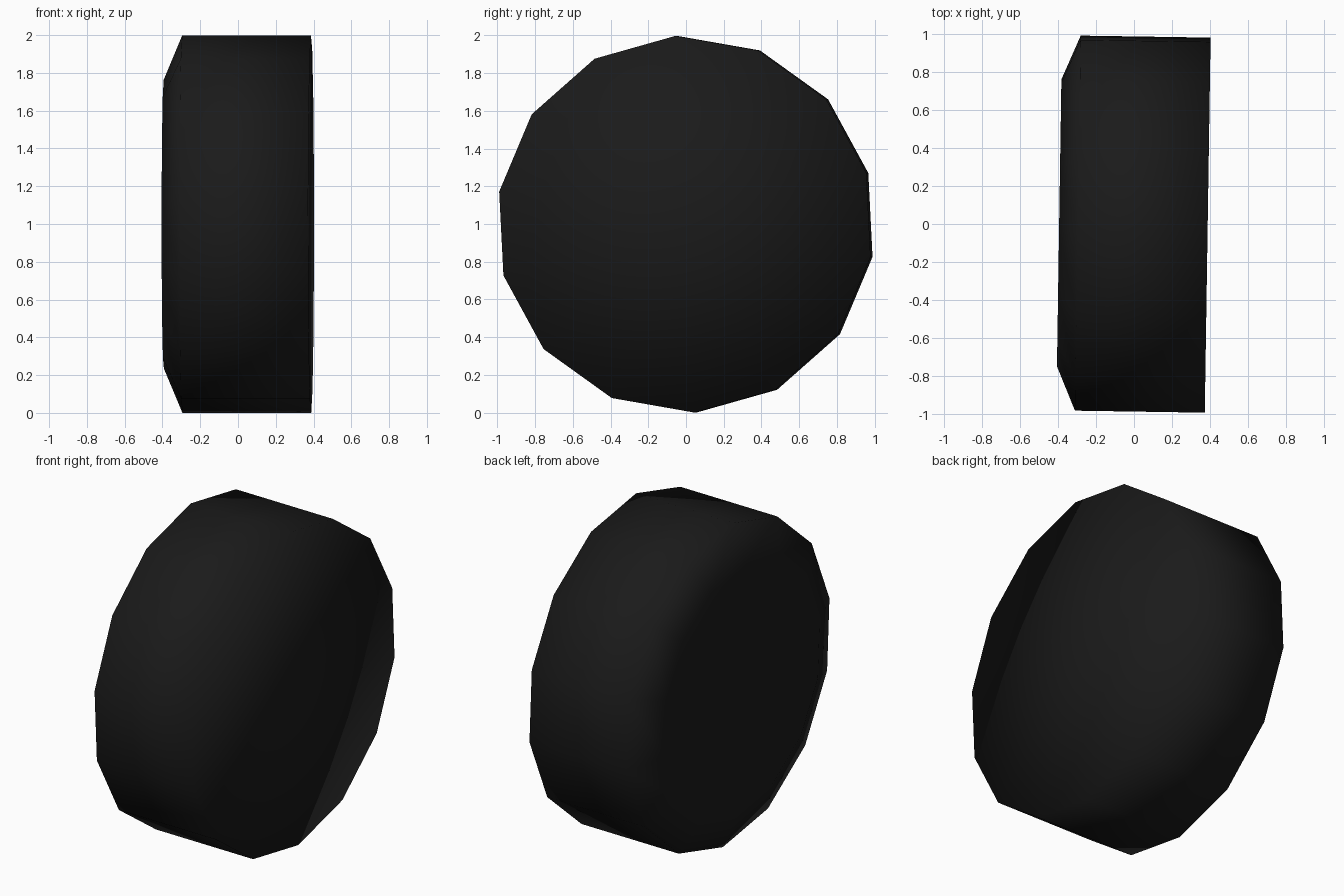
import bpy, bmesh, math
from mathutils import Matrix

if "Cube" in bpy.data.objects:
    bpy.data.objects.remove(bpy.data.objects["Cube"])

SIDES = 14
START = math.radians(92.9)
# profile along the axle: (x, radius) - bevelled shoulder on the left side
PROFILE = [(-0.393, 0.765), (-0.295, 1.0), (0.387, 1.0)]
HUBS = [-0.24, 0.387]  # centre of the dished left side and of the flat right side

rubber = bpy.data.materials.new("black_rubber")
rubber.diffuse_color = (0.0105, 0.0105, 0.0105, 1)
rubber.use_nodes = True
rubber.node_tree.nodes["Principled BSDF"].inputs["Base Color"].default_value = rubber.diffuse_color

# wheel: low-sided rings bridged together
bm = bmesh.new()
rings = []
for x, r in PROFILE:
    rings.append([bm.verts.new((x,
                                r * math.cos(START + i * math.tau / SIDES),
                                r * math.sin(START + i * math.tau / SIDES)))
                  for i in range(SIDES)])
for a, b in zip(rings, rings[1:]):
    for i in range(SIDES):
        j = (i + 1) % SIDES
        bm.faces.new((a[i], a[j], b[j], b[i]))

# both sides close to a centre point
for ring, x in zip((rings[0], rings[-1]), HUBS):
    hub = bm.verts.new((x, 0, 0))
    for i in range(SIDES):
        bm.faces.new((ring[i], ring[(i + 1) % SIDES], hub))
bmesh.ops.recalc_face_normals(bm, faces=bm.faces)

# slight steer, then stand on the ground
bm.transform(Matrix.Rotation(-0.0155, 4, 'Z'))
low = min(v.co.z for v in bm.verts)
bm.transform(Matrix.Translation((0, 0, -low)))
for f in bm.faces:
    f.smooth = True

mesh = bpy.data.meshes.new("wheel")
bm.to_mesh(mesh)
bm.free()
mesh.materials.append(rubber)
bpy.context.collection.objects.link(bpy.data.objects.new("wheel", mesh))
